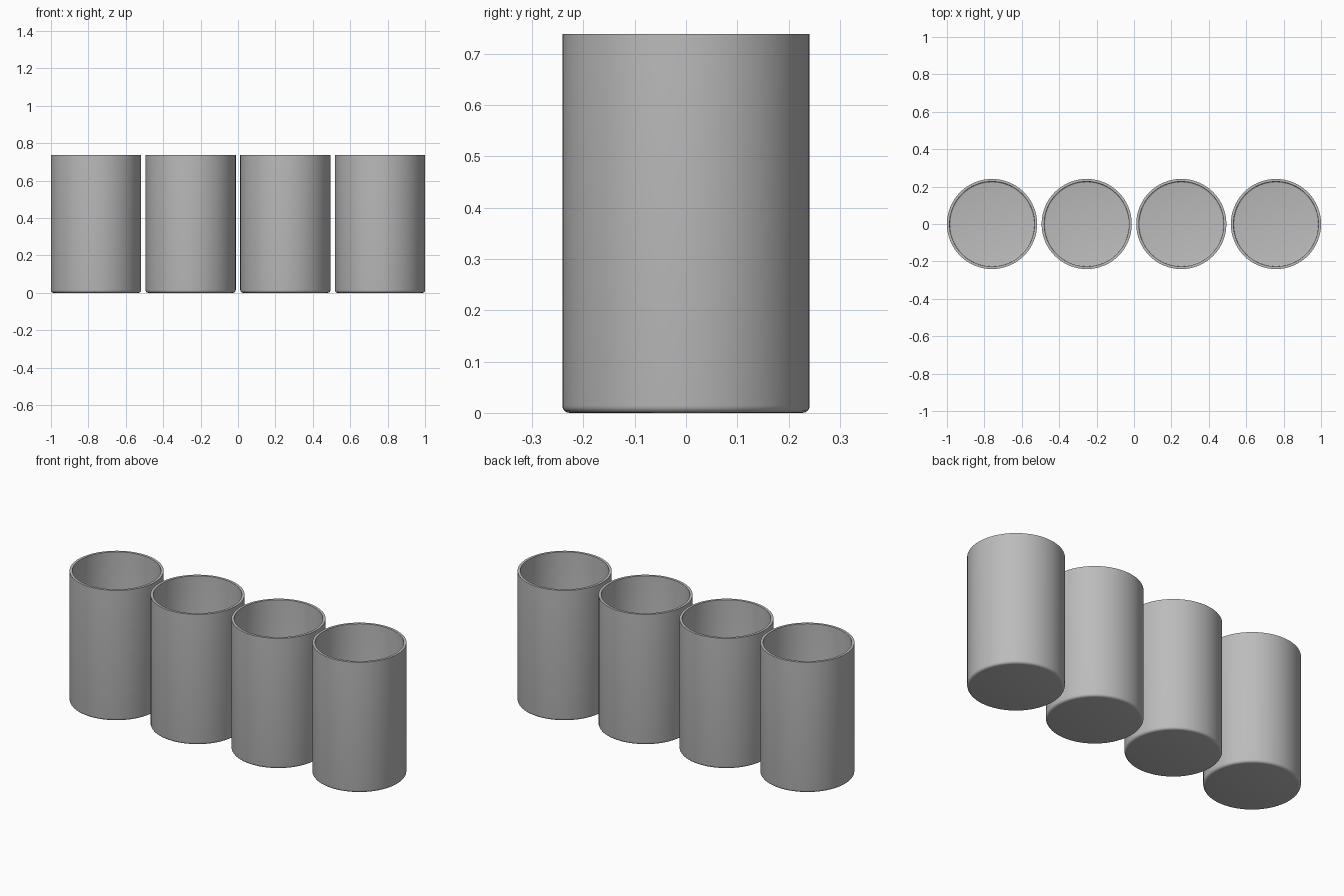
import bpy, bmesh, math

cube = bpy.data.objects.get("Cube")
if cube:
    bpy.data.objects.remove(cube, do_unlink=True)

RADIUS, HEIGHT, WALL, ROUND = 0.241, 0.738, 0.014, 0.014
SPACING, SIDES, STEPS = 0.506, 64, 4

grey = bpy.data.materials.new("plain grey")
grey.use_nodes = True
colour = (0.5, 0.5, 0.5, 1)
grey.diffuse_color = colour
grey.node_tree.nodes["Principled BSDF"].inputs["Base Color"].default_value = colour


def rounded_corner(radius, base, r):
    """Profile points from the flat floor round to the upright wall."""
    angles = [math.pi / 2 * i / STEPS for i in range(STEPS + 1)]
    return [(radius - r + r * math.sin(a), base + r - r * math.cos(a)) for a in angles]


def cup_mesh():
    outer = rounded_corner(RADIUS, 0, ROUND) + [(RADIUS, HEIGHT)]
    inner = rounded_corner(RADIUS - WALL, WALL, ROUND / 2) + [(RADIUS - WALL, HEIGHT)]
    profile = [(0, 0)] + outer + inner[::-1] + [(0, WALL)]
    bm = bmesh.new()
    verts = [bm.verts.new((r, 0, z)) for r, z in profile]
    edges = [bm.edges.new(pair) for pair in zip(verts, verts[1:])]
    bmesh.ops.spin(bm, geom=verts + edges, cent=(0, 0, 0), axis=(0, 0, 1),
                   angle=math.tau, steps=SIDES, use_merge=True)
    bmesh.ops.remove_doubles(bm, verts=bm.verts, dist=0.0001)
    bmesh.ops.recalc_face_normals(bm, faces=bm.faces)
    mesh = bpy.data.meshes.new("cup")
    bm.to_mesh(mesh)
    bm.free()
    mesh.materials.append(grey)
    return mesh


# Row of four open cups sharing one mesh
mesh = cup_mesh()
cups = []
for i in range(4):
    cup = bpy.data.objects.new(f"cup_{i + 1}", mesh)
    cup.location.x = (i - 1.5) * SPACING
    bpy.context.collection.objects.link(cup)
    cups.append(cup)

# Smooth walls with a crisp rim
bpy.ops.object.select_all(action="DESELECT")
cups[0].select_set(True)
bpy.context.view_layer.objects.active = cups[0]
bpy.ops.object.shade_smooth_by_angle(angle=math.radians(40))
